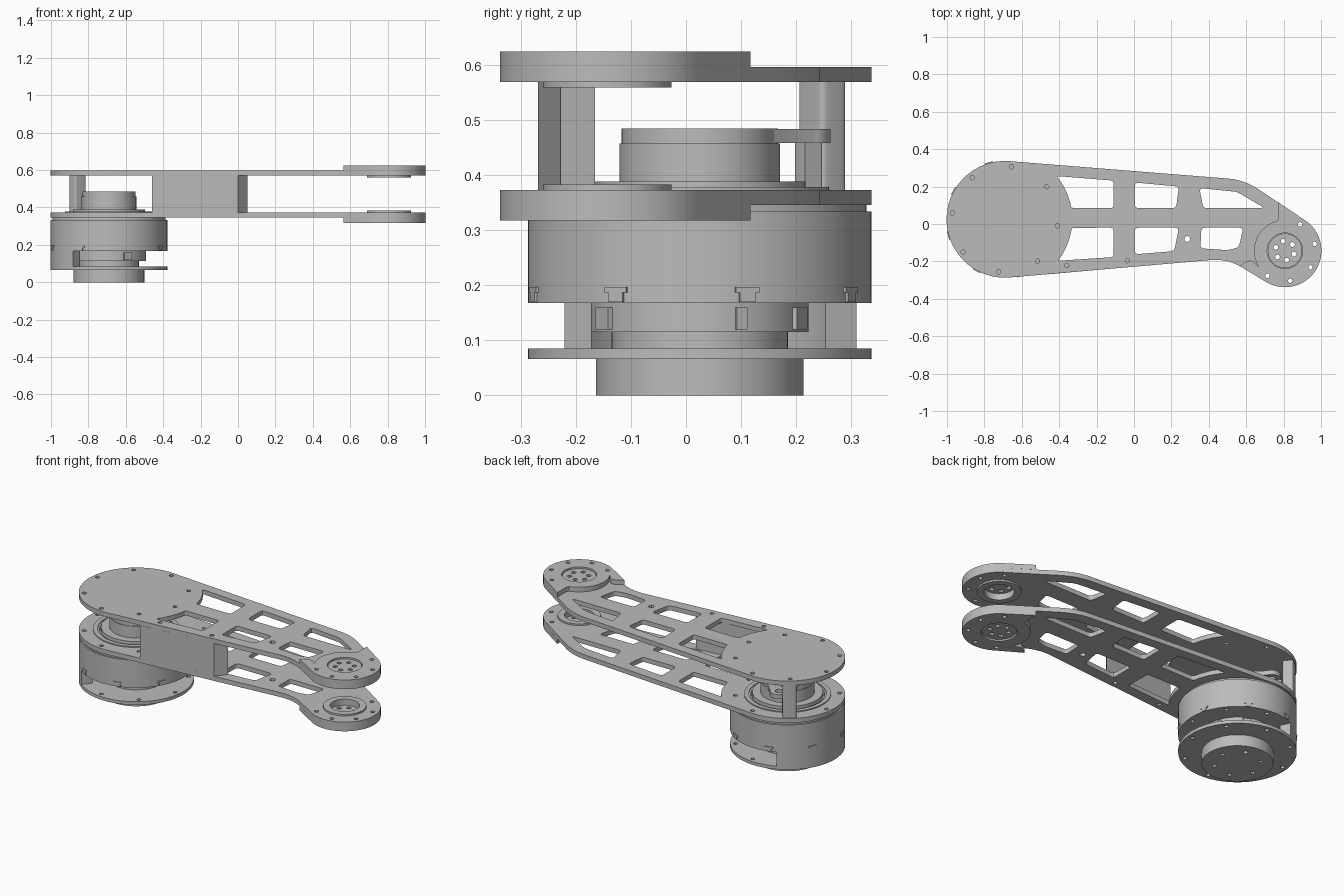
import bpy, bmesh
from math import cos, sin, radians
from mathutils import Vector

cube = bpy.data.objects.get("Cube")
if cube:
    bpy.data.objects.remove(cube)

grey = bpy.data.materials.new("machined grey")
grey.use_nodes = True
grey.diffuse_color = (0.5, 0.5, 0.5, 1)
grey.node_tree.nodes["Principled BSDF"].inputs["Base Color"].default_value = (0.5, 0.5, 0.5, 1)

SHOULDER, HAND = Vector((-0.69, 0.025)), Vector((0.807, -0.143))
R, RH = 0.312, 0.195


def polar(c, r, a):
    return Vector((c[0] + r * cos(radians(a)), c[1] + r * sin(radians(a))))


def arc(c, r, a0, a1, n=32):
    return [polar(c, r, a0 + (a1 - a0) * i / n) for i in range(n + 1)]


def circle(c, r, n=64):
    return arc(c, r, 0, 360, n)[:-1]


def ring_of_holes(c, radius, count, start, r=0.012):
    return [circle(polar(c, radius, start + 360 * i / count), r, 12) for i in range(count)]


def fillet(a, p, b, d, n=8):
    a, p, b = Vector(a), Vector(p), Vector(b)
    s = p + (a - p).normalized() * min(d, (a - p).length / 2)
    e = p + (b - p).normalized() * min(d, (b - p).length / 2)
    return [s * (1 - t) ** 2 + p * 2 * t * (1 - t) + e * t * t for t in (i / n for i in range(n + 1))]


def rounded(pts, d=0.02):
    out = []
    for i, p in enumerate(pts):
        out += fillet(pts[i - 1], p, pts[(i + 1) % len(pts)], d, 4)
    return out


def slab(name, loops, z0, z1):
    """Flat part from an outline and its holes, filled between two heights."""
    z0, z1 = min(z0, z1), max(z0, z1)
    cu = bpy.data.curves.new(name, "CURVE")
    cu.dimensions, cu.fill_mode = "2D", "BOTH"
    cu.extrude = (z1 - z0) / 2
    for loop in loops:
        sp = cu.splines.new("POLY")
        sp.points.add(len(loop) - 1)
        for pt, co in zip(sp.points, loop):
            pt.co = (co[0], co[1], 0, 1)
        sp.use_cyclic_u = True
    tmp = bpy.data.objects.new(name + " outline", cu)
    bpy.context.collection.objects.link(tmp)
    bpy.context.view_layer.update()
    me = bpy.data.meshes.new_from_object(tmp.evaluated_get(bpy.context.evaluated_depsgraph_get()))
    bpy.data.objects.remove(tmp)
    bm = bmesh.new()
    bm.from_mesh(me)
    bmesh.ops.remove_doubles(bm, verts=bm.verts, dist=0.00005)
    bmesh.ops.translate(bm, verts=bm.verts, vec=(0, 0, (z0 + z1) / 2))
    bmesh.ops.recalc_face_normals(bm, faces=bm.faces)
    bm.to_mesh(me)
    bm.free()
    me.name = name
    me.materials.clear()
    me.materials.append(grey)
    ob = bpy.data.objects.new(name, me)
    bpy.context.collection.objects.link(ob)
    bpy.ops.object.select_all(action="DESELECT")
    ob.select_set(True)
    bpy.context.view_layer.objects.active = ob
    bpy.ops.object.shade_smooth_by_angle(angle=radians(30))
    return ob


def radial_box(a, r0, r1, width):
    out, side = polar((0, 0), 1, a), polar((0, 0), width / 2, a + 90)
    return [SHOULDER + out * r0 - side, SHOULDER + out * r1 - side,
            SHOULDER + out * r1 + side, SHOULDER + out * r0 + side]


# Arm outline: shoulder disc, tapering body, angled hand disc
top_bend, low_bend = (0.59, 0.236), (0.5, -0.185)
big, small = arc(SHOULDER, R, 85, 275, 64), arc(HAND, RH, -120, 57, 48)
outline = (big + fillet(big[-1], low_bend, small[0], 0.09)
           + small + fillet(small[-1], top_bend, big[0], 0.09))

# Lightening windows either side of the middle rib
hi, lo = 0.085, -0.02
windows = [
    rounded(arc(SHOULDER, 0.36, 9.6, 40, 8) + [(-0.11, 0.232), (-0.11, hi)], 0.015),
    rounded(arc(SHOULDER, 0.36, -38, -7.2, 8) + [(-0.11, lo), (-0.11, -0.177)], 0.015),
    rounded([(0.005, hi), (0.005, 0.222), (0.24, 0.2), (0.225, hi)]),
    rounded([(0.005, lo), (0.24, lo), (0.215, -0.145), (0.005, -0.162)]),
    rounded([(0.37, hi), (0.35, 0.192), (0.55, 0.172), (0.69, 0.09), (0.68, hi)]),
    rounded([(0.36, lo), (0.585, lo), (0.56, -0.125), (0.5, -0.14), (0.355, -0.13)]),
]
body_holes = [circle(p, r, 12) for p, r in
              (((-0.36, -0.222), 0.012), ((-0.035, -0.196), 0.012), ((0.285, -0.08), 0.016))]
shoulder_holes = ring_of_holes(SHOULDER, 0.283, 8, 38)
hand_holes = [circle(polar(HAND, 0.163, a), 0.012, 12) for a in (-125, -80, -33, 13, 60)]

# Thick pad of the hand, with a wing along each edge
wing_top, wing_low = Vector((0.77, 0.117)), Vector((0.565, -0.225))
back = arc(HAND, 0.165, 105, 212, 24)
pad = (small + [wing_top] + fillet(wing_top, (0.772, 0.03), back[0], 0.06)
       + back + fillet(back[-1], (0.625, -0.185), wing_low, 0.05) + [wing_low])


def arm_half(side, height, extra):
    z = [height(v) for v in (0.56, 0.57, 0.597, 0.625, 0.617)]
    bore = circle(HAND, 0.08)
    slab(side + " arm plate", [outline, bore] + windows + body_holes + shoulder_holes + hand_holes + extra,
         z[1], z[2])
    slab(side + " hand pad", [pad, circle(HAND, 0.095)] + hand_holes, z[2], z[3])
    slab(side + " hand bearing ring", [circle(HAND, 0.117), bore], z[0], z[1])
    slab(side + " hand hub", [circle(HAND, 0.092)] + ring_of_holes(HAND, 0.052, 6, 40, 0.013), z[2], z[4])


arm_half("upper", lambda v: v, [])
arm_half("lower", lambda v: 0.943 - v, [circle(SHOULDER, 0.2)])

# Spacers between the plates
slab("front web", [[(-0.46, -0.269), (0, -0.228), (0.05, -0.165), (-0.11, -0.182), (-0.43, -0.212)]],
     0.373, 0.57)
slab("rear post", [rounded(radial_box(127, 0.25, 0.308, 0.075), 0.012)], 0.373, 0.57)
slab("post bracket", [radial_box(122, 0.215, 0.25, 0.035)], 0.373, 0.46)

# Motor on top of the shoulder
slab("motor flange", [circle(SHOULDER, 0.192)], 0.34, 0.389)
slab("flange ring", [circle(SHOULDER, 0.235), circle(SHOULDER, 0.21)], 0.373, 0.379)
slab("motor body", [circle(SHOULDER, 0.146)], 0.389, 0.458)
slab("motor cap", [circle(SHOULDER, 0.142), circle(SHOULDER, 0.06, 32)], 0.458, 0.485)
slab("cap centre", [circle(SHOULDER, 0.06, 32)], 0.45, 0.472)
tab = Vector((-0.765, 0.213))
slab("cap tab", [arc(tab, 0.05, 20, 200, 20) + [polar(SHOULDER, 0.139, 150), polar(SHOULDER, 0.139, 70)],
                 circle(tab, 0.022, 16)], 0.4585, 0.4845)

# Drum with clips around its lower edge
slab("drum", [circle(SHOULDER, R, 96)] + ring_of_holes(SHOULDER, 0.283, 8, 38), 0.168, 0.334)
slab("drum rim", [circle(SHOULDER, 0.303, 96)], 0.334, 0.346)
for i in range(8):
    slab("drum clip", [radial_box(16 + 45 * i, 0.3, 0.3165, 0.03)], 0.17, 0.187)
    slab("drum clip head", [radial_box(16 + 45 * i, 0.3, 0.3165, 0.045)], 0.187, 0.197)

# Rotor, carrier wall and base
slab("rotor", [circle(SHOULDER, 0.198)], 0.115, 0.168)
slab("rotor spindle", [circle(SHOULDER, 0.16)], 0.085, 0.115)
for a, w in ((22, 0.02), (65, 0.045), (-60, 0.045)):
    slab("rotor connector", [radial_box(a, 0.185, 0.206, w)], 0.12, 0.16)
slab("carrier wall", [arc(SHOULDER, R, 114, 232, 40) + arc(SHOULDER, 0.25, 232, 114, 40)], 0.085, 0.168)
slab("base plate", [circle(SHOULDER, R, 96)] + ring_of_holes(SHOULDER, 0.283, 8, 38), 0.066, 0.085)
slab("base hub", [circle(SHOULDER, 0.189)] + ring_of_holes(SHOULDER, 0.125, 6, 10, 0.013), 0, 0.066)
